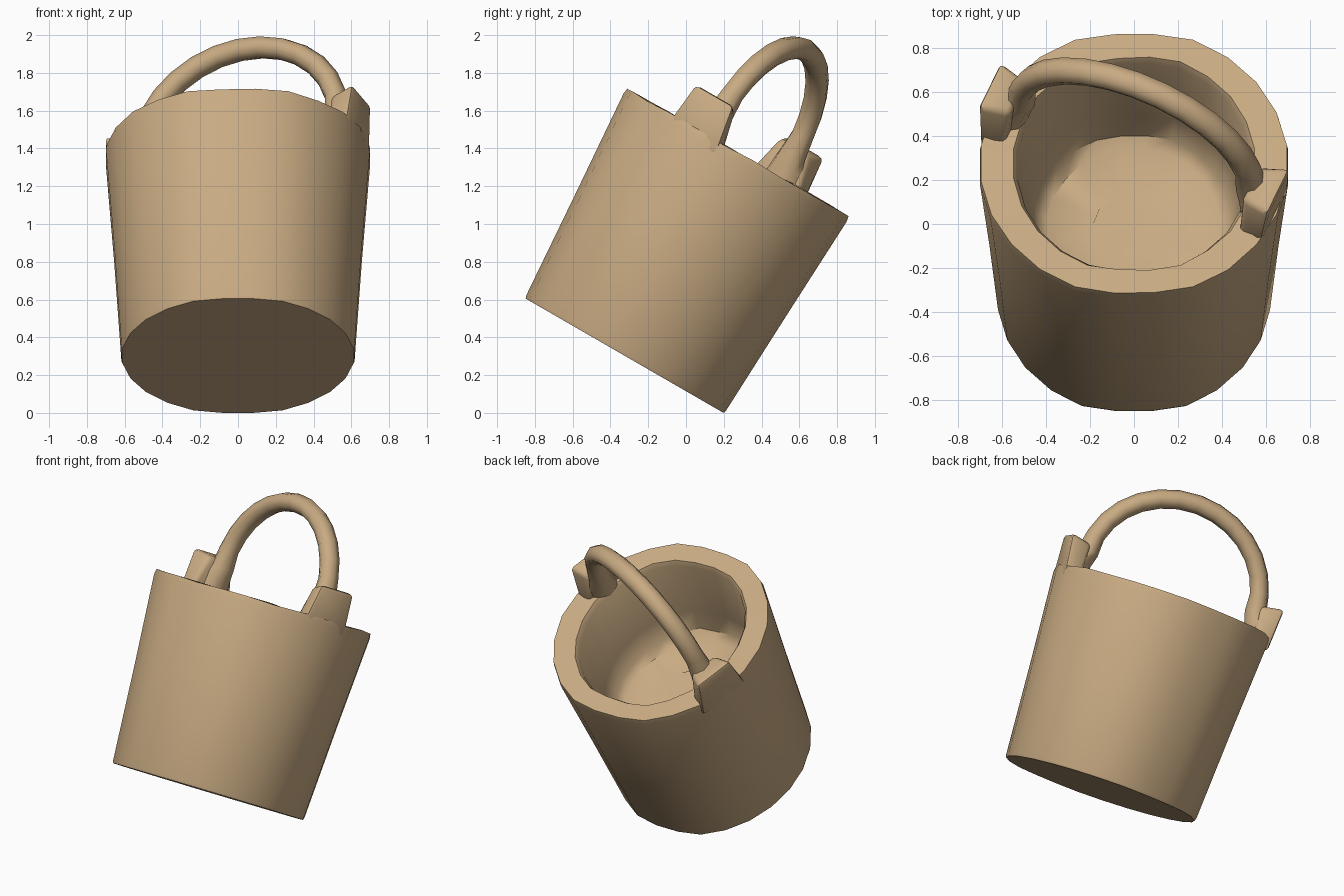
import bpy, bmesh, math, random
from mathutils import Matrix, Vector

if "Cube" in bpy.data.objects:
    bpy.data.objects.remove(bpy.data.objects["Cube"])

random.seed(3)
SIDES = 24
# the whole bucket leans 30 degrees towards the back
LEAN = Matrix.Translation((0, -0.325, 0.3025)) @ Matrix.Rotation(math.radians(-30), 4, 'X')
# the handle line is turned about the bucket axis
TURN = Matrix.Rotation(math.radians(-23), 4, 'Z')

tan = bpy.data.materials.new("tan_clay")
tan.diffuse_color = (0.58, 0.405, 0.225, 1)
tan.use_nodes = True
tan.node_tree.nodes["Principled BSDF"].inputs["Base Color"].default_value = tan.diffuse_color


def finish(bm, name, matrix, angle=40):
    bmesh.ops.recalc_face_normals(bm, faces=bm.faces)
    bm.transform(matrix)
    me = bpy.data.meshes.new(name)
    bm.to_mesh(me)
    bm.free()
    me.materials.append(tan)
    ob = bpy.data.objects.new(name, me)
    bpy.context.collection.objects.link(ob)
    bpy.ops.object.select_all(action='DESELECT')
    ob.select_set(True)
    bpy.context.view_layer.objects.active = ob
    bpy.ops.object.shade_smooth_by_angle(angle=math.radians(angle))
    return ob


def bridge(bm, rings):
    for a, b in zip(rings, rings[1:]):
        n = len(a)
        for i in range(n):
            bm.faces.new((a[i], a[(i + 1) % n], b[(i + 1) % n], b[i]))


# Bucket: outer wall, rim, inner wall and lumpy raised floor
# (radius, height, random height, x scale); front and back are slightly flattened
profile = [(0.626, 0.0, 0, 0.985), (0.632, 0.015, 0, 0.985), (0.668, 0.62, 0, 0.99),
           (0.705, 1.20, 0, 1), (0.70, 1.232, 0.005, 1), (0.575, 1.23, 0.008, 0.96),
           (0.56, 1.20, 0.008, 0.95), (0.515, 0.80, 0, 0.93), (0.485, 0.66, 0.012, 0.92),
           (0.43, 0.62, 0.015, 0.92), (0.2, 0.61, 0.02, 0.95)]
bm = bmesh.new()
rings = []
for r, z, jitter, sx in profile:
    ring = []
    for i in range(SIDES):
        a = math.tau * (i + 0.5) / SIDES
        y = max(-0.966 * r, min(0.966 * r, r * math.sin(a)))
        ring.append(bm.verts.new((sx * r * math.cos(a), y - 0.018 * z / 1.2,
                                  z + random.uniform(-jitter, jitter))))
    rings.append(ring)
bridge(bm, rings)
bm.faces.new(rings[0])
bm.faces.new(rings[-1])
finish(bm, "bucket", LEAN)

# Lugs: tapered blocks on opposite sides of the rim, flush with the wall
for side, name in ((1, "lug_right"), (-1, "lug_left")):
    bm = bmesh.new()
    bmesh.ops.create_cube(bm, size=1)
    for v in bm.verts:
        top = v.co.z > 0
        outer = v.co.x > 0
        x = (0.715 if outer else 0.57) if top else (0.69 if outer else 0.58)
        y = math.copysign((0.13 if outer else 0.09) if top else 0.17, v.co.y)
        z = (1.435 if outer else 1.41) if top else 1.15
        v.co = Vector((side * x, side * y, z))
    bm.normal_update()
    bmesh.ops.bevel(bm, geom=bm.edges[:], offset=0.025, segments=2, profile=0.5,
                    affect='EDGES')
    finish(bm, name, LEAN @ TURN)

# Handle: round bar swept along a half hoop, with feet flaring into the lugs
path = [(0.60, 1.21, 1.7), (0.585, 1.30, 1.45)]
path += [(0.565 * math.cos(math.pi * k / 14), 1.37 + 0.51 * math.sin(math.pi * k / 14),
          1.2 if k in (0, 14) else 1) for k in range(15)]
path += [(-0.585, 1.30, 1.45), (-0.60, 1.21, 1.7)]
bm = bmesh.new()
rings = []
for i, (u, z, grow) in enumerate(path):
    p, q = path[max(i - 1, 0)], path[min(i + 1, len(path) - 1)]
    t = Vector((q[0] - p[0], 0, q[1] - p[1])).normalized()
    nrm = Vector((t.z, 0, -t.x))
    ring = []
    for k in range(8):
        a = math.tau * k / 8
        depth = 0.06 * min(grow, 1.15) * math.cos(a)
        ring.append(bm.verts.new(Vector((u, 0.02, z)) + nrm * depth
                                 + Vector((0, 0.064 * grow * math.sin(a), 0))))
    rings.append(ring)
bridge(bm, rings)
bm.faces.new(rings[0])
bm.faces.new(rings[-1])
finish(bm, "handle", LEAN @ TURN, 50)
